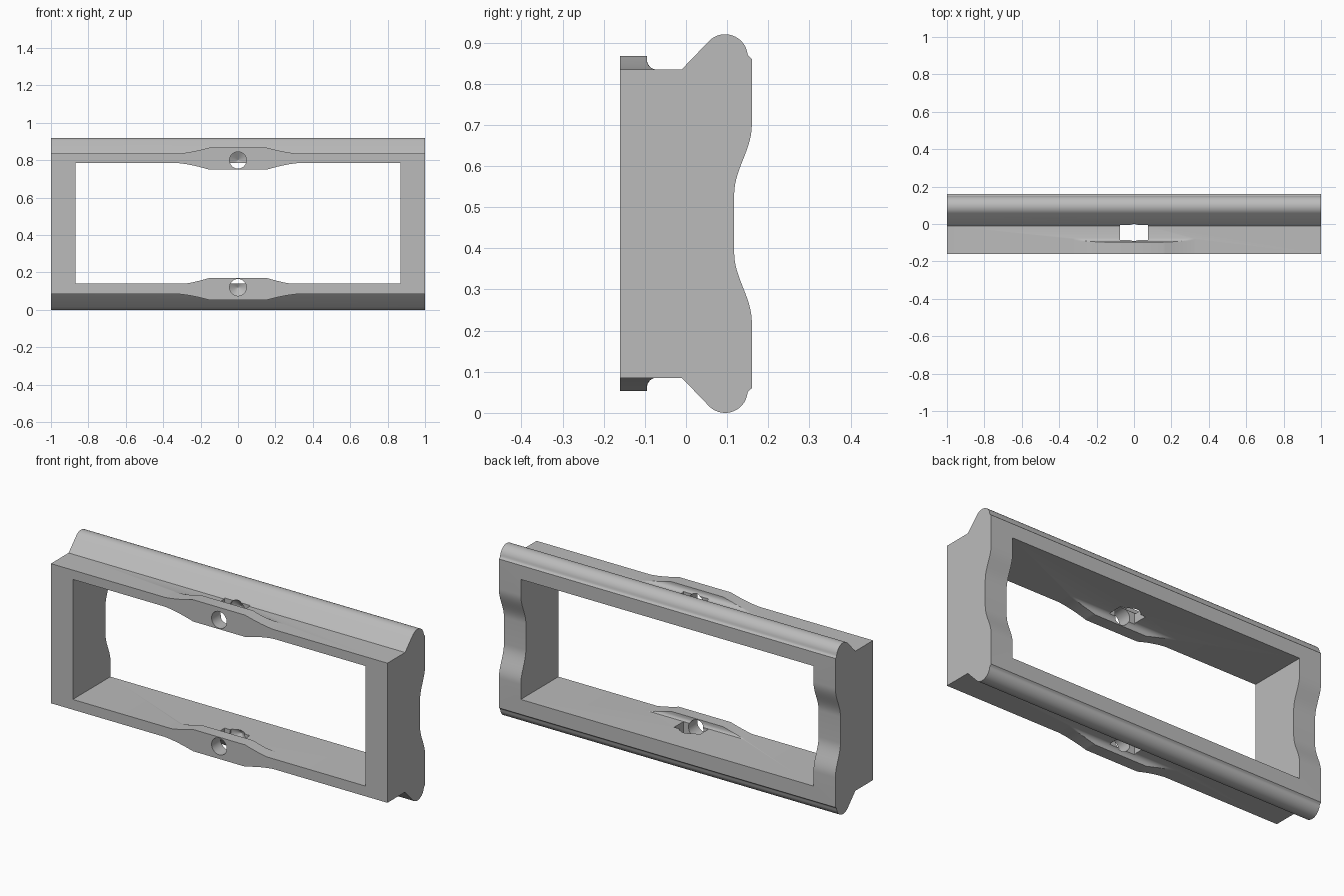
import bpy, bmesh, math
from mathutils import Matrix

if "Cube" in bpy.data.objects:
    bpy.data.objects.remove(bpy.data.objects["Cube"], do_unlink=True)

MID = 0.46            # height of the mirror plane
BAR_IN, BAR_OUT = 0.785 - MID, 0.835 - MID
HOLE_Z = 0.80 - MID

grey = bpy.data.materials.new("plain grey")
grey.use_nodes = True
grey.diffuse_color = (0.5, 0.5, 0.5, 1)
grey.node_tree.nodes["Principled BSDF"].inputs["Base Color"].default_value = (0.5, 0.5, 0.5, 1)


def make_object(name, bm):
    bmesh.ops.recalc_face_normals(bm, faces=bm.faces)
    mesh = bpy.data.meshes.new(name)
    bm.to_mesh(mesh)
    bm.free()
    obj = bpy.data.objects.new(name, mesh)
    mesh.materials.append(grey)
    bpy.context.collection.objects.link(obj)
    return obj


def loft(name, sections):
    """Skin a list of equal-length closed sections and cap both ends."""
    bm = bmesh.new()
    rings = [[bm.verts.new(p) for p in s] for s in sections]
    n = len(rings[0])
    for a, b in zip(rings, rings[1:]):
        for i in range(n):
            j = (i + 1) % n
            bm.faces.new((a[i], a[j], b[j], b[i]))
    bm.faces.new(rings[0])
    bm.faces.new(rings[-1])
    return make_object(name, bm)


def box(name, x, y0, y1, z0, z1):
    bm = bmesh.new()
    bmesh.ops.create_cube(bm, size=1)
    bmesh.ops.scale(bm, vec=(2 * x, y1 - y0, z1 - z0), verts=bm.verts)
    bmesh.ops.translate(bm, vec=(0, (y0 + y1) / 2, (z0 + z1) / 2), verts=bm.verts)
    return make_object(name, bm)


def combine(target, tool, operation):
    tool.hide_render = True
    mod = target.modifiers.new("combine", "BOOLEAN")
    mod.object, mod.operation, mod.solver = tool, operation, "EXACT"
    bpy.context.view_layer.objects.active = target
    bpy.ops.object.modifier_apply(modifier=mod.name)
    bpy.data.objects.remove(tool, do_unlink=True)


# Body: side profile with rounded rails and a waisted back
half = [(-0.16, BAR_OUT), (-0.01, BAR_OUT)]
for i in range(17):
    a = math.radians(132 - i * 7.8)
    half.append((0.095 + 0.055 * math.cos(a), 0.865 - MID + 0.055 * math.sin(a)))
half += [(0.152, 0.867 - MID), (0.16, 0.86 - MID)]
for i in range(15):
    t = i / 14
    half.append((0.1385 + 0.0215 * math.cos(math.pi * t), 0.24 - 0.17 * t))
profile = half + [(y, -z) for y, z in reversed(half)]
frame = loft("frame", [[(x, y, z + MID) for y, z in profile] for x in (-1, 1)])
combine(frame, box("window_cutter", 0.87, -0.5, 0.5, 0.14, 0.785), "DIFFERENCE")


# Lugs: tapered swellings on the front edge of each rail, filleted behind
def lug_section(x, side):
    t = min(1, max(0, (abs(x) - 0.155) / 0.19))
    rise = (1 - t) ** 1.6
    depth = [(-0.16, 1), (-0.095, 1)]
    for i in range(9):
        a = math.radians(90 * i / 8)
        depth.append((-0.07 - 0.025 * math.cos(a), 0.025 * (1 - math.sin(a))))

    def edge(h):
        return [(y, min(h * rise, f) - 0.001) for y, f in depth]
    outer = [(x, y, MID + side * (BAR_OUT + h)) for y, h in edge(0.033)]
    inner = [(x, y, MID + side * (BAR_IN - h)) for y, h in edge(0.036)]
    return outer + inner[::-1]


taper = [0.155 + 0.19 * i / 14 for i in range(15)]
xs = [-x for x in reversed(taper)] + taper
for name, side in (("upper", 1), ("lower", -1)):
    combine(frame, loft(name + "_lug", [lug_section(x, side) for x in xs]), "UNION")

# Nut slots and blind drilled holes with a conical tip
for side in (1, -1):
    z = MID + side * HOLE_Z
    combine(frame, box("slot_cutter", 0.075, -0.085, -0.006, z - 0.09, z + 0.09), "DIFFERENCE")
    rings = []
    for y, r in ((-0.2, 0.045), (0.003, 0.045), (0.03, 0.002)):
        rings.append([(r * math.cos(math.tau * i / 48), y, z + r * math.sin(math.tau * i / 48))
                      for i in range(48)])
    combine(frame, loft("drill_cutter", rings), "DIFFERENCE")

# Smooth curved surfaces, keep edges crisp
bpy.ops.object.select_all(action="DESELECT")
frame.select_set(True)
bpy.context.view_layer.objects.active = frame
bpy.ops.object.shade_smooth_by_angle(angle=math.radians(25))
